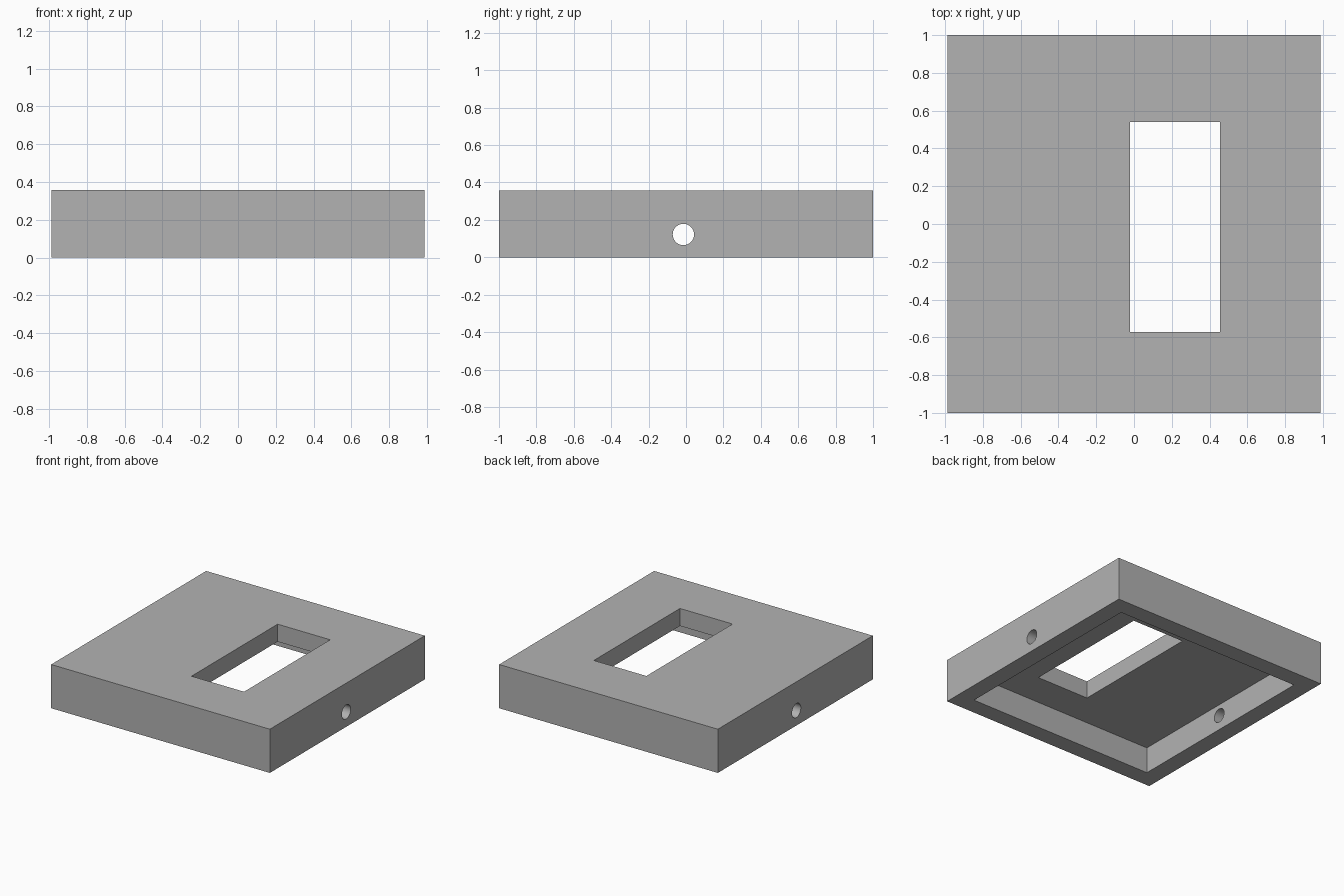
import bpy
from math import pi, radians

default_cube = bpy.data.objects.get("Cube")
if default_cube:
    bpy.data.objects.remove(default_cube, do_unlink=True)

# Overall dimensions
HALF_X, HALF_Y, HEIGHT = 0.988, 1.0, 0.357
WALL, ROOF = 0.143, 0.143

grey = bpy.data.materials.new("plain grey")
grey.use_nodes = True
colour = (0.448, 0.448, 0.448, 1)
grey.diffuse_color = colour
grey.node_tree.nodes["Principled BSDF"].inputs["Base Color"].default_value = colour


def box(name, x0, x1, y0, y1, z0, z1):
    """Box given by its limits on each axis."""
    centre = ((x0 + x1) / 2, (y0 + y1) / 2, (z0 + z1) / 2)
    bpy.ops.mesh.primitive_cube_add(size=1, location=centre)
    obj = bpy.context.object
    obj.name = name
    obj.scale = (x1 - x0, y1 - y0, z1 - z0)
    bpy.ops.object.transform_apply(location=True, rotation=True, scale=True)
    obj.data.materials.append(grey)
    return obj


def cut(target, cutter):
    """Subtract the cutter from the target, then discard it."""
    cutter.hide_render = True
    bpy.context.view_layer.objects.active = target
    mod = target.modifiers.new("cut", "BOOLEAN")
    mod.operation = "DIFFERENCE"
    mod.solver = "EXACT"
    mod.object = cutter
    bpy.ops.object.modifier_apply(modifier=mod.name)
    bpy.data.objects.remove(cutter, do_unlink=True)


# Solid block that becomes the lid
lid = box("lid", -HALF_X, HALF_X, -HALF_Y, HALF_Y, 0, HEIGHT)

# Open recess underneath
inner_x, inner_y = HALF_X - WALL, HALF_Y - WALL
cut(lid, box("recess_cutter", -inner_x, inner_x, -inner_y, inner_y, -0.2, HEIGHT - ROOF))

# Rectangular window through the roof
cut(lid, box("window_cutter", -0.02, 0.455, -0.572, 0.54, 0.1, 0.6))

# Round bore through both side walls
bpy.ops.mesh.primitive_cylinder_add(vertices=48, radius=0.057, depth=3,
                                    location=(0, -0.014, 0.122), rotation=(0, pi / 2, 0))
bore = bpy.context.object
bore.name = "bore_cutter"
bore.data.materials.append(grey)
cut(lid, bore)

# Smooth bore walls, sharp edges elsewhere
bpy.ops.object.select_all(action="DESELECT")
lid.select_set(True)
bpy.context.view_layer.objects.active = lid
bpy.ops.object.shade_smooth_by_angle(angle=radians(30))
